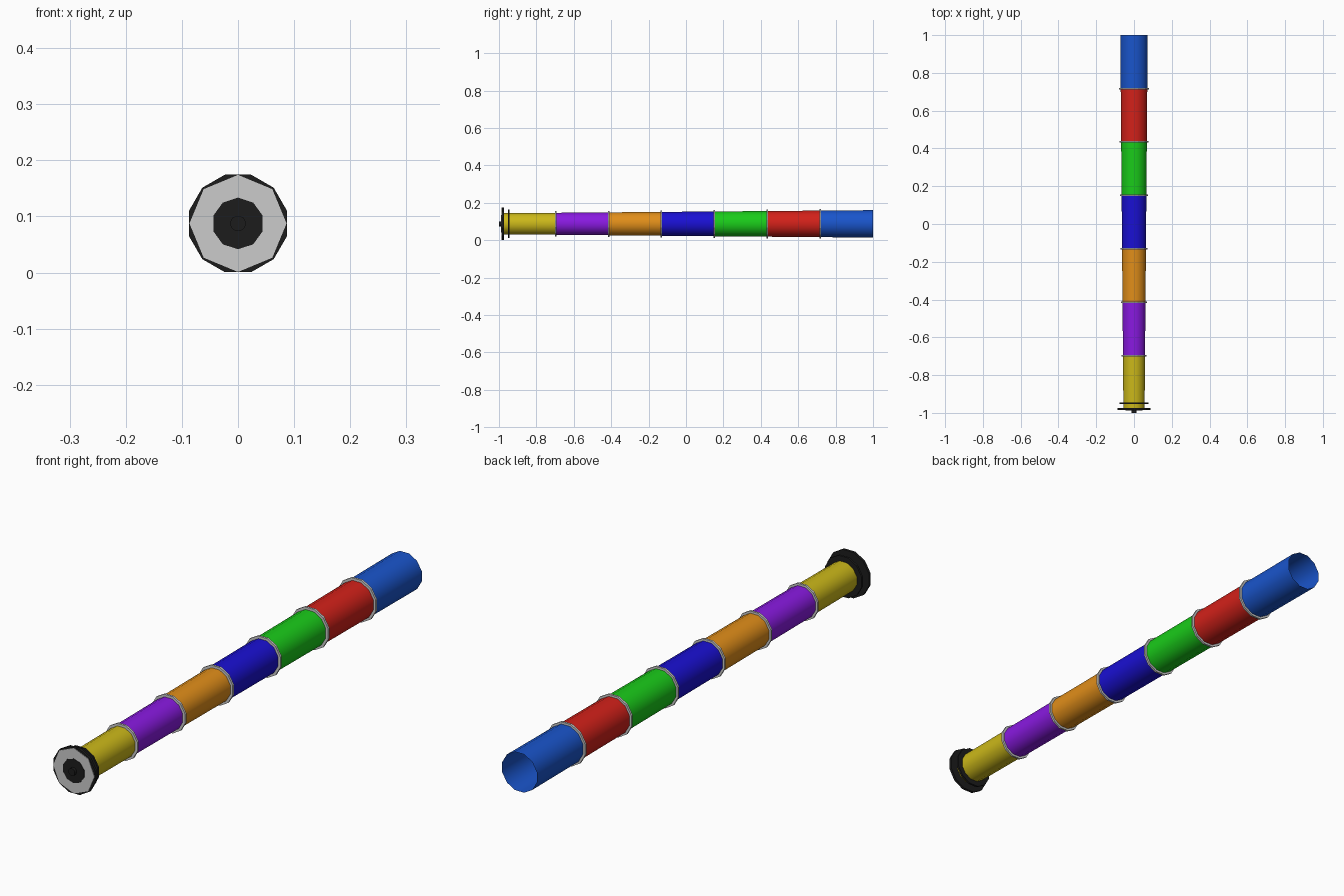
import bpy, math

if "Cube" in bpy.data.objects:
    bpy.data.objects.remove(bpy.data.objects["Cube"])

SIDES = 12
CZ = 0.0875


def material(name, rgb):
    m = bpy.data.materials.new(name)
    m.diffuse_color = (*rgb, 1)
    m.use_nodes = True
    m.node_tree.nodes["Principled BSDF"].inputs["Base Color"].default_value = m.diffuse_color
    return m


def lathe(name, profile, mat=None, sides=SIDES, phase=0.5, smooth=False):
    """Spin a list of (y, radius) points around the long axis."""
    verts, faces = [], []
    for y, r in profile:
        for i in range(sides):
            a = 2 * math.pi * (i + phase) / sides
            verts.append((r * math.cos(a), y, CZ + r * math.sin(a)))
    for k in range(len(profile) - 1):
        for i in range(sides):
            j = (i + 1) % sides
            faces.append((k * sides + i, (k + 1) * sides + i,
                          (k + 1) * sides + j, k * sides + j))
    mesh = bpy.data.meshes.new(name)
    mesh.from_pydata(verts, [], faces)
    obj = bpy.data.objects.new(name, mesh)
    bpy.context.collection.objects.link(obj)
    if mat:
        mesh.materials.append(mat)
    if smooth:
        mesh.polygons.foreach_set("use_smooth", [True] * len(faces))
    return obj


black = material("black", (0.012, 0.012, 0.012))
colours = [
    ("yellow", (0.60, 0.48, 0.01)), ("purple", (0.25, 0.01, 0.75)),
    ("orange", (0.75, 0.27, 0.01)), ("navy", (0.01, 0.005, 0.65)),
    ("green", (0.01, 0.60, 0.01)), ("red", (0.65, 0.015, 0.01)),
    ("blue", (0.01, 0.09, 0.60)),
]

# Telescoping open tubes, each a little wider than the one before
START, STEP = -0.98, 1.98 / 7
for n, (name, rgb) in enumerate(colours):
    y0 = START + n * STEP
    r = 0.0585 + 0.0026 * n
    lathe(name + "_tube", [(y0, r), (y0 + STEP, r + 0.0012)],
          material(name, rgb), smooth=True)
    # Thin washer at each joint, dark on its front face
    if n:
        ro = r + 0.0085
        lathe(f"joint_ring_{n}", [(y0 - 0.004, r - 0.003), (y0 - 0.004, ro),
                                  (y0 + 0.004, ro), (y0 + 0.004, r - 0.003),
                                  (y0 - 0.004, r - 0.003)])

# Eyepiece: rear collar, front flange, grey face ring, dark lens and knob
lathe("eyepiece_collar", [(-0.953, 0.05), (-0.953, 0.079), (-0.945, 0.079),
                          (-0.945, 0.05), (-0.953, 0.05)], black)
lathe("eyepiece_flange", [(-0.984, 0), (-0.984, 0.0900), (-0.974, 0.0900),
                          (-0.974, 0)], black)
lathe("eyepiece_face", [(-0.986, 0.035), (-0.986, 0.0865), (-0.984, 0.0865)],
      None, sides=8, phase=0)
lathe("lens_disc", [(-0.988, 0), (-0.988, 0.046), (-0.984, 0.046)], black, sides=10)
lathe("lens_knob", [(-1.0, 0), (-1.0, 0.014), (-0.986, 0.014)], black)
